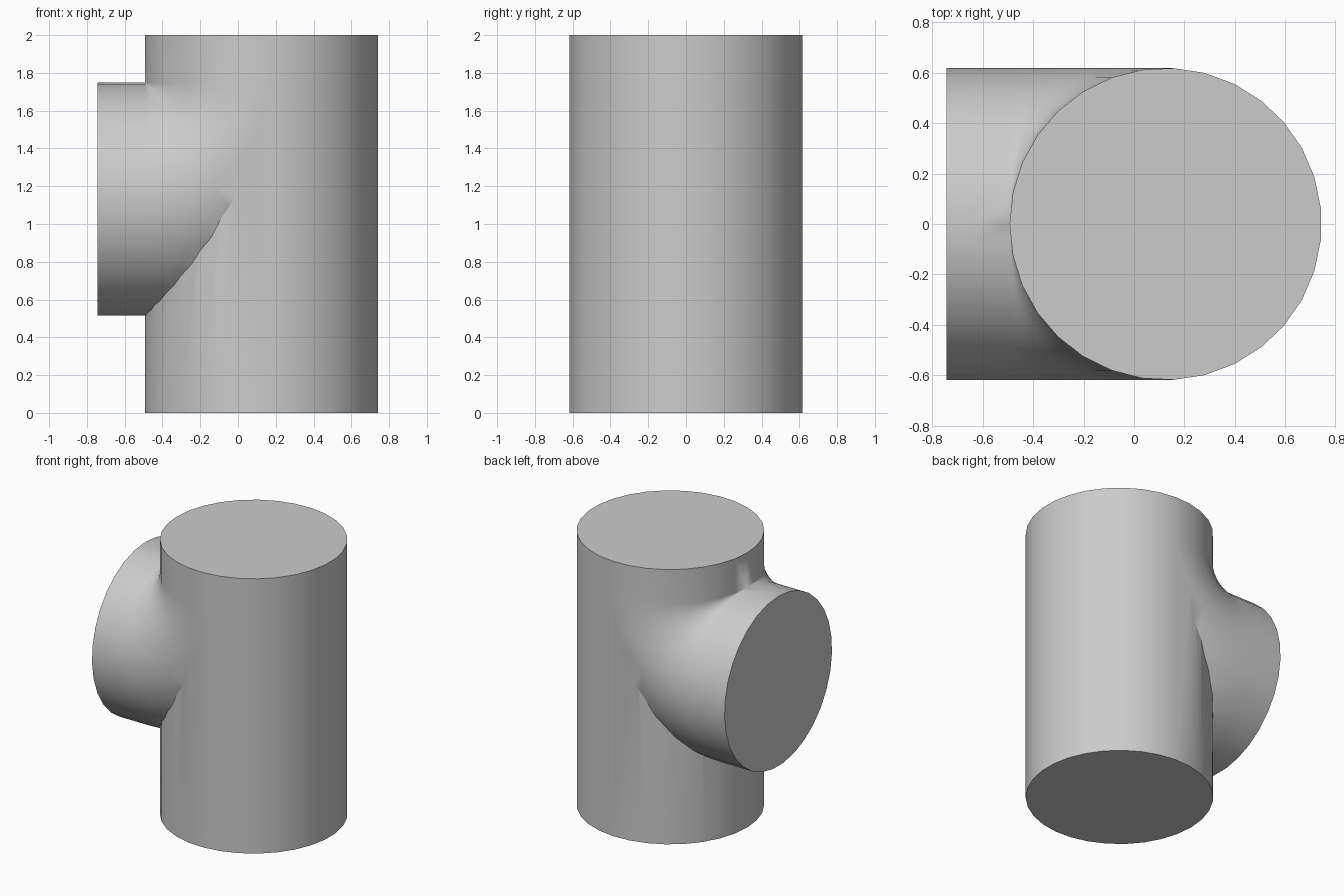
import bpy, bmesh, math
from mathutils import Vector

cube = bpy.data.objects.get("Cube")
if cube:
    bpy.data.objects.remove(cube, do_unlink=True)

SIDES = 31            # sides of both pipes
LEFT = -0.493         # left side of the upright pipe
R = 0.6185            # pipe radius
STUB = 0.25           # straight length of each end
TOP = 2.0
CROTCH = Vector((LEFT, 0, TOP - STUB))   # centre of the bend

grey = bpy.data.materials.new("light grey")
grey.use_nodes = True
colour = (0.6, 0.6, 0.6, 1)
grey.diffuse_color = colour
grey.node_tree.nodes["Principled BSDF"].inputs["Base Color"].default_value = colour


def ring(bm, start, outward):
    """Pipe section whose innermost corner is at start, spreading along outward."""
    verts = []
    for i in range(SIDES):
        a = math.tau * i / SIDES
        offset = outward * (R * (1 - math.cos(a)))
        verts.append(bm.verts.new(start + offset + Vector((0, R * math.sin(a), 0))))
    return verts


def pipe(name, sections):
    """Closed pipe through a list of (start, outward) sections."""
    bm = bmesh.new()
    rings = [ring(bm, s, o) for s, o in sections]
    for a, b in zip(rings, rings[1:]):
        for i in range(SIDES):
            j = (i + 1) % SIDES
            bm.faces.new((a[i], a[j], b[j], b[i]))
    bm.faces.new(rings[0])
    bm.faces.new(rings[-1][::-1])
    bmesh.ops.remove_doubles(bm, verts=bm.verts, dist=0.00001)
    bmesh.ops.recalc_face_normals(bm, faces=bm.faces)
    mesh = bpy.data.meshes.new(name)
    bm.to_mesh(mesh)
    bm.free()
    mesh.materials.append(grey)
    obj = bpy.data.objects.new(name, mesh)
    bpy.context.collection.objects.link(obj)
    return obj


# Upright pipe
right = Vector((1, 0, 0))
body = pipe("pipe_tee", [(Vector((LEFT, 0, 0)), right), (Vector((LEFT, 0, TOP)), right)])

# Side inlet: a straight stub, then a tight bend sweeping up into the upright pipe
STEPS = 16
sections = [(CROTCH - right * STUB, Vector((0, 0, -1)))]
for k in range(STEPS + 1):
    a = math.pi / 2 * k / STEPS
    sections.append((CROTCH, Vector((math.sin(a), 0, -math.cos(a)))))
inlet = pipe("side_inlet", sections)
inlet.hide_render = True

# Weld both into one shell
weld = body.modifiers.new("weld", 'BOOLEAN')
weld.operation = 'UNION'
weld.solver = 'EXACT'
weld.object = inlet
bpy.ops.object.select_all(action='DESELECT')
body.select_set(True)
bpy.context.view_layer.objects.active = body
bpy.ops.object.modifier_apply(modifier=weld.name)
bpy.data.objects.remove(inlet, do_unlink=True)

# Smooth walls, crisp rims
bpy.ops.object.shade_smooth_by_angle(angle=math.radians(30))
